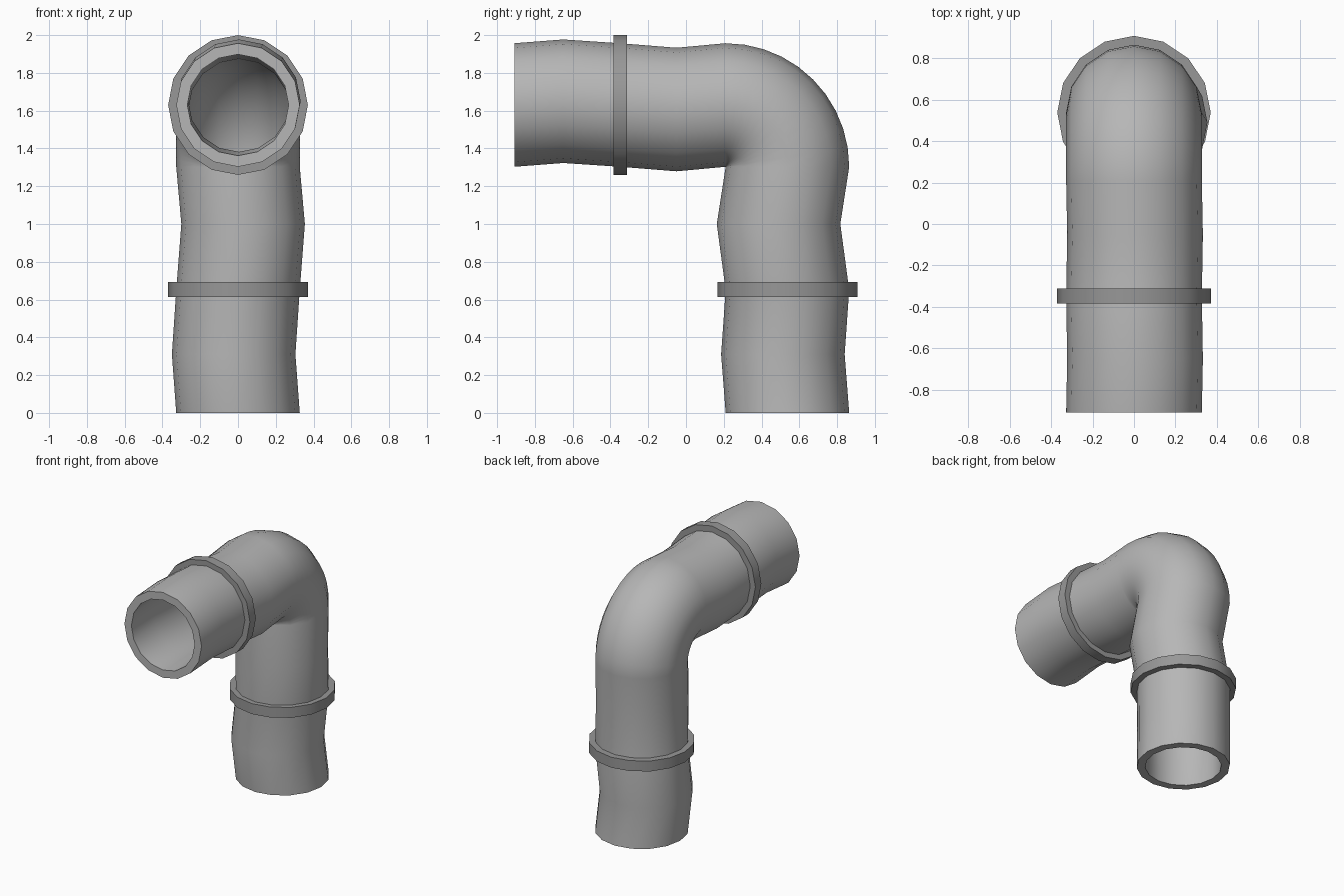
import bpy, bmesh, math
from mathutils import Vector

if "Cube" in bpy.data.objects:
    bpy.data.objects.remove(bpy.data.objects["Cube"])

SIDES = 16
OUTER, INNER, FLANGE = 0.327, 0.268, 0.37
BEND_Y, BEND_Z, BEND_R = 0.21, 1.303, 0.327


def grey(name, value):
    mat = bpy.data.materials.new(name)
    mat.diffuse_color = (value, value, value, 1)
    mat.use_nodes = True
    mat.node_tree.nodes["Principled BSDF"].inputs["Base Color"].default_value = mat.diffuse_color
    return mat


def section(bm, centre, angle, radius):
    """Circle facing along the pipe: angle 0 = upright leg, 90 deg = level leg."""
    radial = Vector((0, math.cos(angle), math.sin(angle)))
    side = Vector((1, 0, 0))
    c = Vector(centre)
    return [bm.verts.new(c + radius * (math.cos(t) * side + math.sin(t) * radial))
            for t in (2 * math.pi * i / SIDES for i in range(SIDES))]


def hollow_sweep(name, path, outer, inner, mat):
    """Sweep a wall along a path of (centre, angle) and close both rims."""
    bm = bmesh.new()
    out = [section(bm, c, a, outer) for c, a in path]
    inn = [section(bm, c, a, inner) for c, a in path]
    loops = out + inn[::-1]
    for k, a in enumerate(loops):
        b = loops[(k + 1) % len(loops)]
        for i in range(SIDES):
            j = (i + 1) % SIDES
            bm.faces.new((a[i], a[j], b[j], b[i]))
    bmesh.ops.recalc_face_normals(bm, faces=bm.faces)
    mesh = bpy.data.meshes.new(name)
    bm.to_mesh(mesh)
    bm.free()
    mesh.materials.append(mat)
    obj = bpy.data.objects.new(name, mesh)
    bpy.context.collection.objects.link(obj)
    bpy.ops.object.select_all(action='DESELECT')
    obj.select_set(True)
    bpy.context.view_layer.objects.active = obj
    bpy.ops.object.shade_smooth_by_angle(angle=math.radians(35))
    return obj


UP, LEVEL = 0.0, math.pi / 2
PIPE_Y, PIPE_Z = BEND_Y + BEND_R, BEND_Z + BEND_R
pipe_grey = grey("pipe_grey", 0.47)
collar_grey = grey("collar_grey", 0.31)

# Pipe: slightly dented upright leg, rounded elbow, slightly dented level leg
path = [((0, PIPE_Y, 0), UP), ((-0.023, 0.513, 0.31), UP),
        ((0, PIPE_Y, 0.65), UP), ((0.027, 0.49, 1.0), UP)]
STEPS = 10
for s in range(STEPS + 1):
    a = LEVEL * s / STEPS
    path.append(((0, BEND_Y + BEND_R * math.cos(a), BEND_Z + BEND_R * math.sin(a)), a))
path += [((0.005, -0.05, 1.606), LEVEL), ((0, -0.35, PIPE_Z), LEVEL),
         ((0.005, -0.65, 1.65), LEVEL), ((0, -0.908, PIPE_Z), LEVEL)]
hollow_sweep("pipe", path, OUTER, INNER, pipe_grey)

# Joint collars around each leg
hollow_sweep("lower_collar", [((0, PIPE_Y, z), UP) for z in (0.614, 0.694)],
             FLANGE, 0.305, collar_grey)
hollow_sweep("upper_collar", [((0, y, PIPE_Z), LEVEL) for y in (-0.312, -0.384)],
             FLANGE, 0.305, collar_grey)
